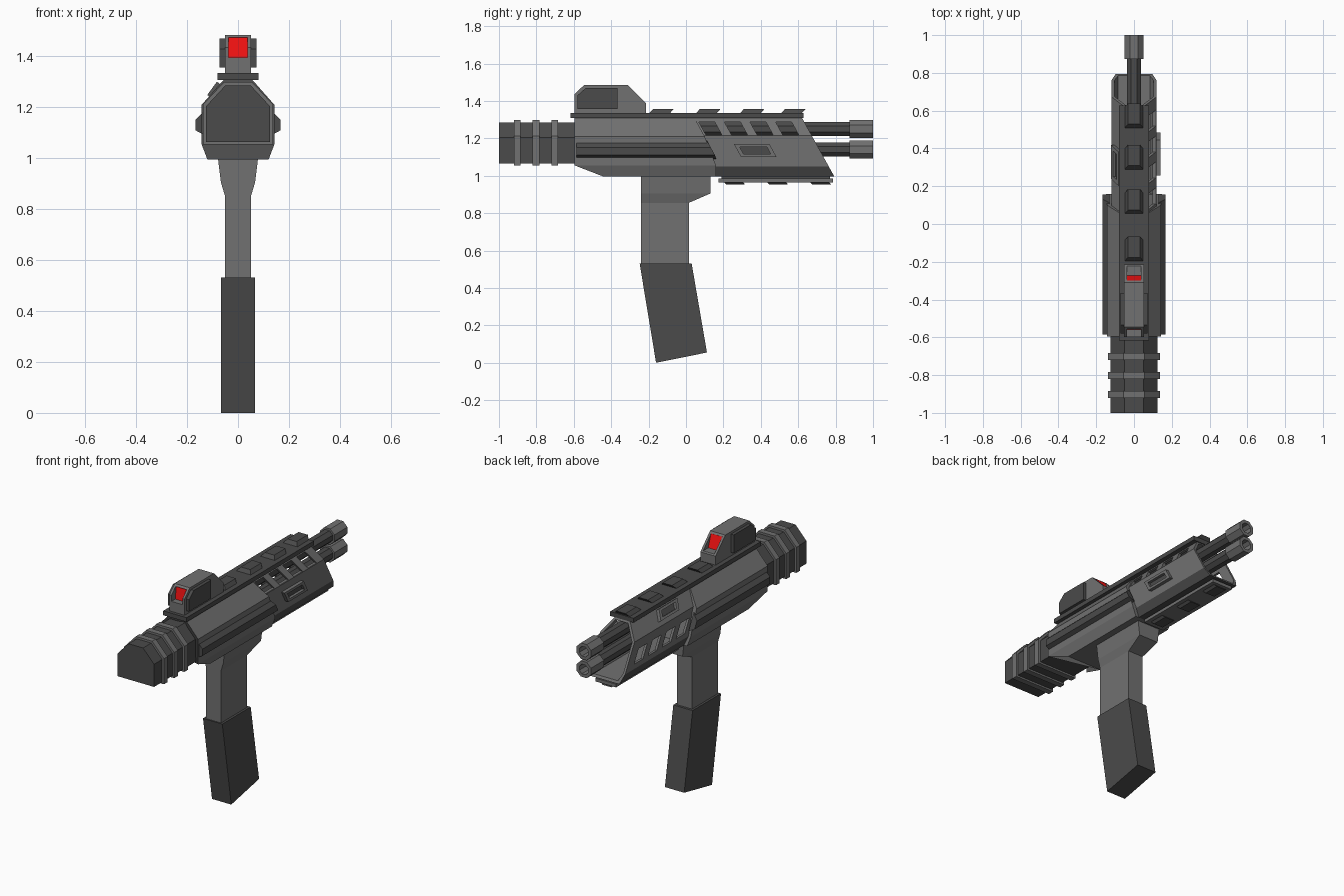
import bpy, bmesh, math

if "Cube" in bpy.data.objects:
    bpy.data.objects.remove(bpy.data.objects["Cube"])

SLANT = 0.55  # forward lean of the cut ends, per unit of height


def material(name, r, g, b):
    m = bpy.data.materials.new(name)
    m.diffuse_color = (r, g, b, 1)
    m.use_nodes = True
    m.node_tree.nodes["Principled BSDF"].inputs["Base Color"].default_value = m.diffuse_color
    return m


LIGHT = material("grey_metal", 0.165, 0.165, 0.165)
DARK = material("dark_polymer", 0.07, 0.07, 0.07)
RED = material("red_lens", 0.9, 0.006, 0.006)


def finish(name, bm, mat):
    bmesh.ops.recalc_face_normals(bm, faces=bm.faces)
    me = bpy.data.meshes.new(name)
    bm.to_mesh(me)
    bm.free()
    me.materials.append(mat)
    ob = bpy.data.objects.new(name, me)
    bpy.context.collection.objects.link(ob)
    return ob


def loft(name, rings, mat=LIGHT):
    bm = bmesh.new()
    loops = [[bm.verts.new(p) for p in r] for r in rings]
    for a, b in zip(loops, loops[1:]):
        for i in range(len(a)):
            j = (i + 1) % len(a)
            bm.faces.new((a[i], a[j], b[j], b[i]))
    bm.faces.new(loops[0])
    bm.faces.new(loops[-1])
    return finish(name, bm, mat)


def prism_y(name, section, y0, y1, mat=LIGHT):
    """Sweep an x/z section along y; the ends may be functions of z."""
    f0 = y0 if callable(y0) else (lambda z: y0)
    f1 = y1 if callable(y1) else (lambda z: y1)
    return loft(name, [[(x, f(z), z) for x, z in section] for f in (f0, f1)], mat)


def prism_x(name, profile, x0, x1, mat=LIGHT):
    return loft(name, [[(x, y, z) for y, z in profile] for x in (x0, x1)], mat)


def sym(half):
    return half + [(-x, z) for x, z in reversed(half)]


def box(name, x0, x1, y0, y1, z0, z1, mat=LIGHT):
    return prism_y(name, [(x0, z0), (x1, z0), (x1, z1), (x0, z1)], y0, y1, mat)


def cut(ob, *cutters):
    bpy.context.view_layer.objects.active = ob
    for c in cutters:
        c.hide_render = True
        m = ob.modifiers.new("cut", 'BOOLEAN')
        m.operation, m.solver, m.object = 'DIFFERENCE', 'EXACT', c
        bpy.ops.object.modifier_apply(modifier=m.name)
        bpy.data.objects.remove(c)


def lean(y, z_ref, k=SLANT):
    return lambda z: y + (z_ref - z) * k


def slanted(yc, zc, w, h):
    """Parallelogram in y/z leaning with the front cut."""
    d = h * SLANT / 2
    return [(yc - w / 2 + d, zc - h / 2), (yc + w / 2 + d, zc - h / 2),
            (yc + w / 2 - d, zc + h / 2), (yc - w / 2 - d, zc + h / 2)]


# Rear section with three raised rings
prism_y("rear_section", sym([(0.125, 1.065), (0.125, 1.205), (0.05, 1.286)]), -1, -0.55, DARK)
for i in range(3):
    y = -0.92 + 0.1 * i
    prism_y(f"rear_ring_{i}", sym([(0.137, 1.054), (0.137, 1.212), (0.056, 1.299)]), y, y + 0.036)

# Main body, bottom rear corner cut away, with dark side bulges
front = lambda z: min(0.16, 0.045 + (1.31 - z) * SLANT)
prism_y("main_body", sym([(0.12, 0.995), (0.143, 1.055), (0.143, 1.21), (0.055, 1.31)]),
        lambda z: -0.44 if z < 1.0 else -0.595, front)
for s, side in ((1, "right"), (-1, "left")):
    prism_y(f"side_bulge_{side}",
            [(s * x, z) for x, z in ((0.13, 1.09), (0.167, 1.11), (0.167, 1.152), (0.13, 1.188))],
            -0.585, front, DARK)

# Hollow handguard with slots and a dark lower edge
guard = prism_y("handguard", sym([(0.098, 0.995), (0.118, 1.05), (0.118, 1.215), (0.05, 1.31)]),
                lean(0.02, 1.31, 0.3), lean(0.62, 1.31))
inner = prism_y("cutter", sym([(0.084, 1.01), (0.103, 1.053), (0.103, 1.21), (0.043, 1.295)]),
                lean(0.04, 1.31, 0.3), 1.0)
cut(guard, inner)
for i in range(4):
    y = 0.13 + 0.137 * i
    cut(guard, prism_x("cutter", slanted(y, 1.253, 0.085, 0.07), 0.03, 0.2),
        prism_x("cutter", slanted(y + 0.07, 1.12, 0.085, 0.08), -0.2, -0.06))
guard.data.materials.append(DARK)
for f in guard.data.polygons:
    if f.center.z < 1.045 and f.normal.z < -0.1:
        f.material_index = len(guard.data.materials) - 1

# Side windows: right on the flat side, left on the sloped shoulder
win_r = prism_x("side_window_right", slanted(0.37, 1.135, 0.19, 0.07), 0.11, 0.139)
cut(win_r, prism_x("cutter", slanted(0.37, 1.135, 0.145, 0.038), 0.12, 0.2))
prism_x("window_panel_right", slanted(0.37, 1.135, 0.145, 0.038), 0.115, 0.122, DARK)
win_l = prism_x("side_window_left", slanted(0, 0, 0.18, 0.064), 0.006, -0.022)
cut(win_l, prism_x("cutter", slanted(0, 0, 0.135, 0.034), -0.003, -0.1))
panel_l = prism_x("window_panel_left", slanted(0, 0, 0.135, 0.034), 0.002, -0.005, DARK)
for ob in (win_l, panel_l):
    ob.location = (-0.084, 0.31, 1.262)
    ob.rotation_euler.y = math.radians(36)


# Twin barrels with hollow muzzles
def octagon(r, zc):
    k = r / math.cos(math.pi / 8)
    return [(k * math.cos(math.pi * (i + 0.5) / 4), zc + k * math.sin(math.pi * (i + 0.5) / 4))
            for i in range(8)]


for z, label in ((1.25, "upper"), (1.14, "lower")):
    prism_y(f"barrel_{label}", octagon(0.038, z), 0.05, 0.9, DARK)
    muzzle = prism_y(f"muzzle_{label}", octagon(0.049, z), 0.873, 1.0)
    cut(muzzle, prism_y("cutter", octagon(0.03, z), 0.92, 1.1))

# Top and bottom rails with blocks
box("top_rail", -0.08, 0.08, -0.617, 0.627, 1.308, 1.335, DARK)
for i, y in enumerate((-0.2, 0.05, 0.285, 0.505)):
    prism_y(f"top_rail_block_{i}", sym([(0.053, 1.33), (0.032, 1.356)]),
            lean(y, 1.33, -0.9), lean(y + 0.11, 1.33, -0.9), DARK)
box("bottom_rail", -0.07, 0.07, 0.175, 0.785, 0.965, 0.985)
box("bottom_rail_mount", -0.045, 0.045, 0.19, 0.77, 0.98, 1.0, DARK)
for i, y in enumerate((0.2, 0.43, 0.66)):
    prism_y(f"bottom_rail_block_{i}", sym([(0.05, 0.97), (0.032, 0.952)]),
            lean(y, 0.97, 0.9), lean(y + 0.1, 0.97, 0.9), DARK)

# Sight: chamfered housing, side plates and red lens
sight = prism_x("sight_housing", [(-0.597, 1.33), (-0.597, 1.435), (-0.545, 1.485), (-0.31, 1.485),
                                  (-0.215, 1.39), (-0.215, 1.33)], -0.052, 0.052)
cut(sight, box("cutter", -0.038, 0.038, -0.7, -0.1, 1.397, 1.474))
for s, side in ((1, "right"), (-1, "left")):
    prism_x(f"sight_plate_{side}", [(-0.58, 1.357), (-0.58, 1.43), (-0.535, 1.47),
                                    (-0.365, 1.47), (-0.365, 1.357)], s * 0.045, s * 0.072, DARK)
prism_y("sight_lens", [(-0.0385, 1.396), (0.0385, 1.396), (0.0385, 1.475), (-0.0385, 1.475)],
        lean(-0.548, 1.475, -0.15), lean(-0.299, 1.475, 0.35), RED)

# Grip: flared neck above, tilted dark sleeve below
loft("grip_neck", [[(-w, -0.24, z), (w, -0.24, z), (w, y, z), (-w, y, z)] for w, y, z in
                   ((0.052, 0.015, 0.5), (0.052, 0.015, 0.855), (0.067, 0.13, 0.905), (0.08, 0.13, 1.01))])
prism_x("grip_sleeve", [(-0.248, 0.532), (0.03, 0.532), (0.112, 0.055), (-0.16, 0.0)],
        -0.066, 0.066, DARK)
